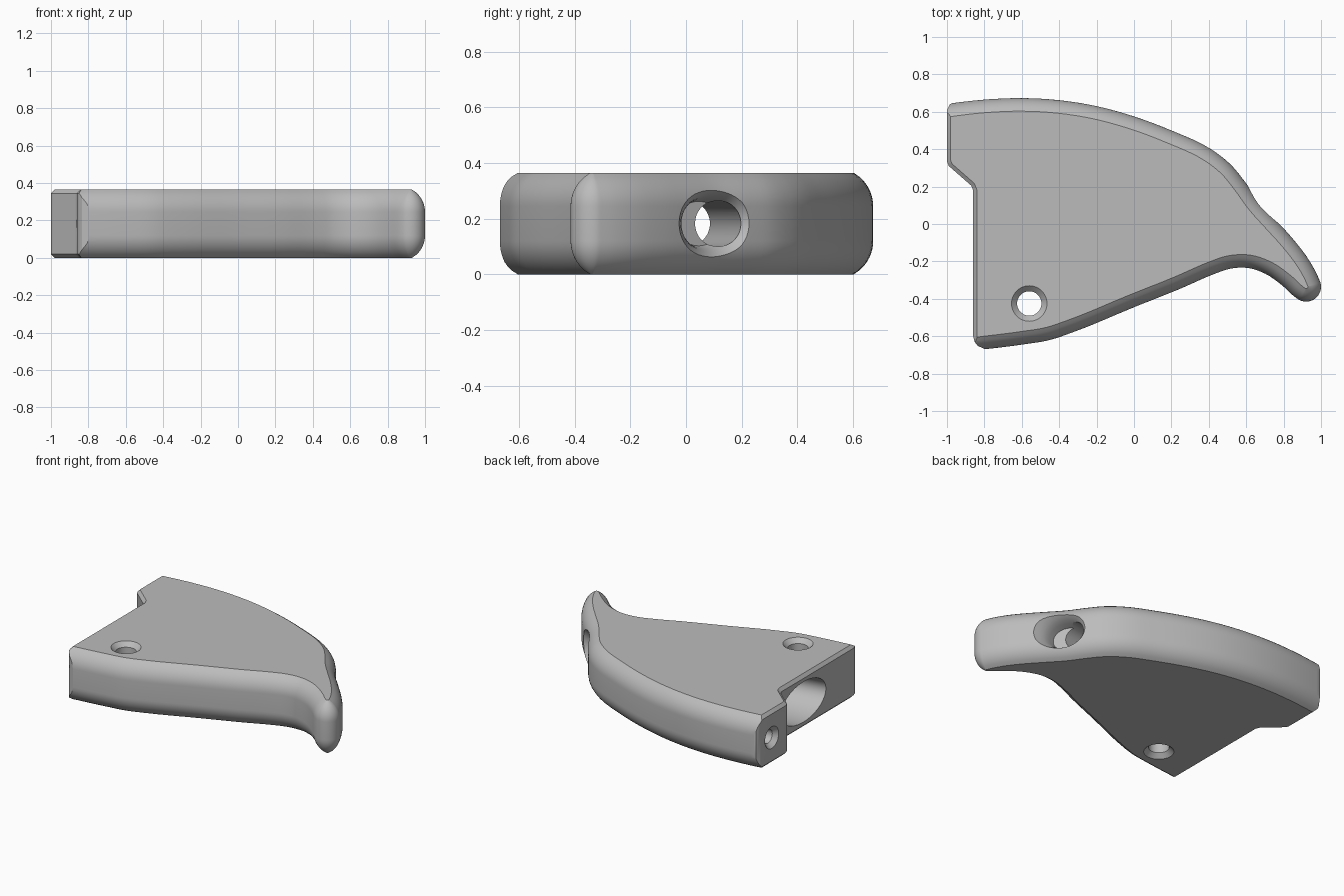
import bpy, bmesh, math
from mathutils import Vector

if "Cube" in bpy.data.objects:
    bpy.data.objects.remove(bpy.data.objects["Cube"])

H = 0.365
MID = H / 2

grey = bpy.data.materials.new("plain grey")
GREY = (0.5, 0.5, 0.5, 1)
grey.diffuse_color = GREY
grey.use_nodes = True
grey.node_tree.nodes["Principled BSDF"].inputs["Base Color"].default_value = GREY


def smooth_loop(points, steps):
    """Closed smooth curve through unevenly spaced points."""
    pts = [Vector(p) for p in points]
    n = len(pts)
    step = [pts[(i + 1) % n] - pts[i] for i in range(n)]
    size = [s.length for s in step]
    speed = [(step[i] / size[i] * size[i - 1] + step[i - 1] / size[i - 1] * size[i])
             / (size[i] + size[i - 1]) for i in range(n)]
    out = []
    for i in range(n):
        j = (i + 1) % n
        a, d = pts[i], pts[j]
        b, c = a + speed[i] * size[i] / 3, d - speed[j] * size[i] / 3
        for k in range(steps):
            t = k / steps
            u = 1 - t
            out.append(a * u ** 3 + b * (3 * u * u * t) + c * (3 * u * t * t) + d * t ** 3)
    return out


def inset(loop, width):
    """Mitred inward offset of a counter-clockwise loop."""
    out = []
    for i, p in enumerate(loop):
        e1 = (p - loop[i - 1]).normalized()
        e2 = (loop[(i + 1) % len(loop)] - p).normalized()
        n1, n2 = Vector((-e1.y, e1.x)), Vector((-e2.y, e2.x))
        m = (n1 + n2).normalized()
        out.append(p + m * (width / max(m.dot(n1), 0.4)))
    return out


def skin(name, rings):
    """Object made of stacked rings with flat caps, faces outward."""
    bm = bmesh.new()
    rows = [[bm.verts.new(v) for v in ring] for ring in rings]
    n = len(rows[0])
    for low, high in zip(rows, rows[1:]):
        for i in range(n):
            j = (i + 1) % n
            bm.faces.new((low[i], low[j], high[j], high[i]))
    bm.faces.new(rows[0][::-1])
    bm.faces.new(rows[-1])
    bm.normal_update()
    mesh = bpy.data.meshes.new(name)
    bm.to_mesh(mesh)
    bm.free()
    mesh.materials.append(grey)
    ob = bpy.data.objects.new(name, mesh)
    bpy.context.scene.collection.objects.link(ob)
    return ob


def slab(name, loop, profile):
    """Stack of insets of one outline; profile holds (z, inset)."""
    return skin(name, [[(p.x, p.y, z) for p in inset(loop, w)] for z, w in profile])


def lathe(name, origin, axis, profile, stretch=1, sides=48):
    """Turned cutter; profile holds (distance along axis, radius)."""
    origin, axis = Vector(origin), Vector(axis).normalized()
    up = Vector((0, 1, 0)) if abs(axis.z) > 0.9 else Vector((0, 0, 1))
    side = up.cross(axis)
    angles = [2 * math.pi * i / sides for i in range(sides)]
    return skin(name, [[origin + axis * t + side * (r * stretch * math.cos(a)) + up * (r * math.sin(a))
                        for a in angles] for t, r in profile])


def combine(target, tool, operation):
    """Boolean the tool into the target and drop the tool."""
    mod = target.modifiers.new("cut", "BOOLEAN")
    mod.operation, mod.object, mod.solver = operation, tool, "EXACT"
    bpy.context.view_layer.update()
    graph = bpy.context.evaluated_depsgraph_get()
    result = bpy.data.meshes.new_from_object(target.evaluated_get(graph))
    target.modifiers.clear()
    target.data = result
    bpy.data.objects.remove(tool)


# Curved body with bulging rim and rounded tip, running past its left end
tip = [(0.92 + 0.08 * math.cos(math.radians(a)), -0.335 + 0.08 * math.sin(math.radians(a)))
       for a in range(-130, 31, 20)]
front = [(-1.2, -0.71), (-0.8, -0.67), (-0.6, -0.645), (-0.45, -0.62), (-0.33, -0.58), (0, -0.445),
         (0.25, -0.345), (0.43, -0.267), (0.51, -0.24), (0.61, -0.235), (0.7, -0.265), (0.8, -0.335)]
back = [(0.94, -0.2), (0.85, -0.08), (0.76, 0.02), (0.67, 0.12), (0.59, 0.23), (0.52, 0.315),
        (0.42, 0.395), (0.2, 0.5), (0, 0.575), (-0.2, 0.63), (-0.4, 0.662), (-0.6, 0.673),
        (-0.8, 0.665), (-1, 0.642), (-1.2, 0.61)]
R, RISE = 0.138, 0.12
lower = [(RISE * k / 8, R - math.sqrt(R * R - (RISE * (1 - k / 8)) ** 2)) for k in range(9)]
rim = lower + [(H - z, w) for z, w in reversed(lower)]
body = slab("curved_body", smooth_loop(front + tip + back, 4), rim)

# Straight notched end with a small chamfer
end = [Vector(p) for p in [
    (-0.86, 0.18), (-0.86, -0.6), (-0.852, -0.63), (-0.835, -0.652), (-0.79, -0.672),
    (-0.6, -1), (2, -1), (2, 1), (-0.8, 1), (-0.95, 0.655), (-0.985, 0.64), (-1, 0.61),
    (-1, 0.335), (-0.99, 0.31), (-0.87, 0.205)]]
chamfer = [(-0.01, 0.03), (0.02, 0), (H - 0.02, 0), (H + 0.01, 0.03)]
combine(body, slab("end_shape", end, chamfer), "INTERSECT")

# Upright hole, countersunk at both faces
combine(body, lathe("upright_hole", (-0.56, -0.425, 0), (0, 0, 1), [
    (-0.03, 0.125), (0, 0.095), (0.03, 0.065), (H - 0.03, 0.065), (H, 0.095), (H + 0.03, 0.125)]),
    "DIFFERENCE")

# Small countersunk hole in the upper end
combine(body, lathe("end_hole", (-1, 0.49, MID), (1, 0, 0), [
    (-0.03, 0.105), (0, 0.075), (0.03, 0.048), (0.45, 0.048)]), "DIFFERENCE")

# Long bore, widening to an oval pocket at the notched end
combine(body, lathe("bore", (0.85, 0.155, MID), (-1, -0.15, 0), [(0, 0.082), (1.3, 0.082)]),
        "DIFFERENCE")
combine(body, lathe("pocket", (-0.9, -0.06, MID), (1, 0.12, 0), [
    (0, 0.14), (0.2, 0.135), (0.4, 0.125), (0.6, 0.11), (0.75, 0.09)], 1.75), "DIFFERENCE")

# Soft dish around the outer mouth of the bore
combine(body, lathe("dish", (0.68, 0.11, MID), (-0.84, -0.54, 0), [
    (-0.08, 0.19), (-0.03, 0.15), (0, 0.128), (0.025, 0.112), (0.05, 0.1), (0.08, 0.09), (0.12, 0.08)],
    1.2), "DIFFERENCE")

bpy.ops.object.select_all(action="DESELECT")
body.select_set(True)
bpy.context.view_layer.objects.active = body
bpy.ops.object.shade_smooth_by_angle(angle=math.radians(28))
